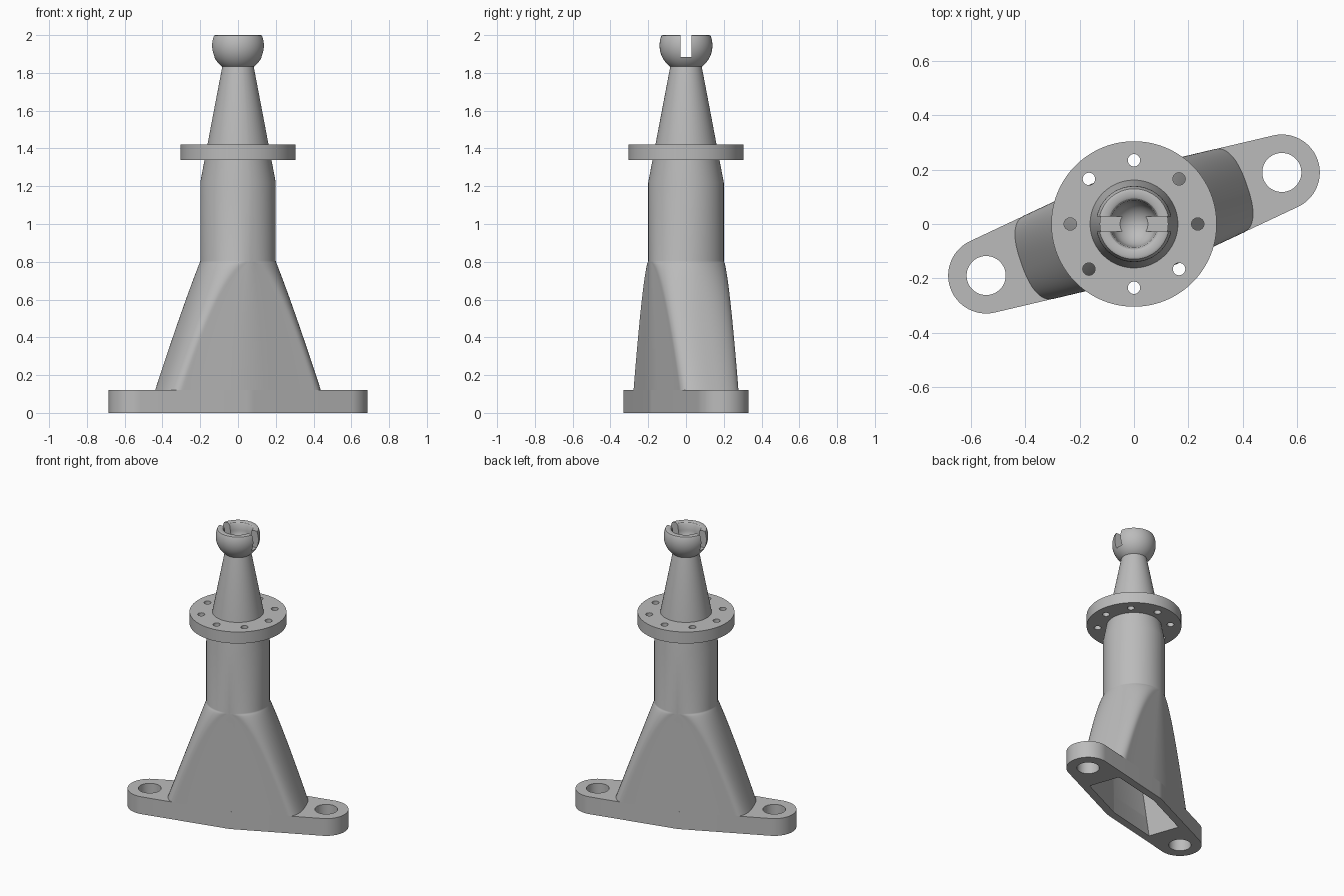
import bpy, bmesh, math
from mathutils import Matrix

if "Cube" in bpy.data.objects:
    bpy.data.objects.remove(bpy.data.objects["Cube"])

TILT = math.atan2(0.19, 0.545)      # direction of the foot's long axis
REACH = math.hypot(0.19, 0.545)     # centre to bolt hole
MID_R, END_R = 0.2, 0.14
SLOPE = math.asin((MID_R - END_R) / REACH)

grey = bpy.data.materials.new("plain grey")
grey.diffuse_color = (0.5, 0.5, 0.5, 1)
grey.use_nodes = True
grey.node_tree.nodes["Principled BSDF"].inputs["Base Color"].default_value = grey.diffuse_color


def skin(name, rings, angle=0.0):
    """Closed solid through a stack of equal-length rings."""
    bm = bmesh.new()
    loops = [[bm.verts.new(p) for p in ring] for ring in rings]
    n = len(loops[0])
    for a, b in zip(loops, loops[1:]):
        for i in range(n):
            j = (i + 1) % n
            bm.faces.new((a[i], a[j], b[j], b[i]))
    bm.faces.new(loops[0][::-1])
    bm.faces.new(loops[-1])
    bmesh.ops.recalc_face_normals(bm, faces=bm.faces)
    bm.transform(Matrix.Rotation(angle, 4, 'Z'))
    me = bpy.data.meshes.new(name)
    bm.to_mesh(me)
    bm.free()
    ob = bpy.data.objects.new(name, me)
    bpy.context.collection.objects.link(ob)
    me.materials.append(grey)
    return ob


def circle(r, z, n=64, x=0.0, y=0.0):
    return [(x + r * math.cos(2 * math.pi * i / n),
             y + r * math.sin(2 * math.pi * i / n), z) for i in range(n)]


def lathe(name, profile, n=64):
    return skin(name, [circle(r, z, n) for r, z in profile])


def cylinder(name, r, z0, z1, x=0.0, y=0.0, n=32):
    return skin(name, [circle(r, z0, n, x, y), circle(r, z1, n, x, y)])


def prism(name, outline, z0, z1, angle=0.0):
    return skin(name, [[(x, y, z) for x, y in outline] for z in (z0, z1)], angle)


def cut(ob, cutters):
    for c in cutters:
        c.hide_render = True
        m = ob.modifiers.new("cut", 'BOOLEAN')
        m.operation, m.object, m.solver = 'DIFFERENCE', c, 'EXACT'
        bpy.context.view_layer.objects.active = ob
        bpy.ops.object.modifier_apply(modifier=m.name)


def finish(ob, degrees=30):
    bpy.ops.object.select_all(action='DESELECT')
    ob.select_set(True)
    bpy.context.view_layer.objects.active = ob
    bpy.ops.object.shade_smooth_by_angle(angle=math.radians(degrees))


def half_width(x):
    """Half width of the tapering foot at a distance along its axis."""
    return min(MID_R, MID_R / math.cos(SLOPE) - abs(x) * math.tan(SLOPE))


def arc(cx, r, a0, a1, n):
    return [(cx + r * math.cos(a0 + (a1 - a0) * i / n),
             r * math.sin(a0 + (a1 - a0) * i / n)) for i in range(n + 1)]


# foot plate: end pads joined to a wider middle by tangent sides
h = math.pi / 2
outline = (arc(REACH, END_R, -h + SLOPE, h - SLOPE, 32)
           + arc(0, MID_R, h - SLOPE, h + SLOPE, 4)
           + arc(-REACH, END_R, h + SLOPE, 3 * h - SLOPE, 32)
           + arc(0, MID_R, 3 * h - SLOPE, 3 * h + SLOPE, 4))
foot = prism("foot_plate", outline, 0, 0.12, TILT)


# column: flared lower body, straight barrel and tapered neck
def body_ring(z):
    t = (0.8 - z) / 0.68
    length = 0.2 + 0.24 * t
    flat = 0.36 * t ** 0.6
    a, b = length - flat, half_width(flat)
    e = 2 / (2 + 0.5 * t)
    pts = []
    for side in (1, -1):
        for i in range(33):                       # rounded end
            u = -h + math.pi * i / 32
            c, s = max(0, math.cos(u)), math.sin(u)
            pts.append((side * (flat + a * c ** e),
                        side * b * math.copysign(abs(s) ** e, s), z))
        for i in range(1, 8):                     # flat flank
            x = side * flat * (1 - i / 4)
            pts.append((x, side * half_width(x), z))
    return pts


# avoid coincident flank points at the round top by opening it very slightly
levels = [0.12 + 0.68 * (1 - (1 - i / 24) ** 1.6) for i in range(24)] + [0.799]
rings = [body_ring(z) for z in levels]
top = rings[-1]
for r, z in ((0.2, 0.805), (0.2, 1.22), (0.083, 1.835)):
    rings.append([(x * r / math.hypot(x, y), y * r / math.hypot(x, y), z)
                  for x, y, _ in top])
column = skin("column", rings, TILT)

# hollow underside, tapering upward
void = skin("underside_cutter",
            [[(L, -e, z), (L, e, z), (0, w, z), (-L, e, z), (-L, -e, z), (0, -w, z)]
             for L, e, w, z in ((0.38, 0.11, 0.15, -0.02), (0.13, 0.1, 0.14, 0.8))], TILT)
bolts = [cylinder("bolt_hole_cutter", 0.072, -0.1, 0.3, s * 0.545, s * 0.19, 48)
         for s in (1, -1)]
cut(foot, bolts + [void])
cut(column, [void])

# round mounting flange with eight holes
flange = cylinder("flange", 0.305, 1.34, 1.42, n=96)
holes = [cylinder("flange_hole_cutter", 0.023, 1.3, 1.46,
                  0.235 * math.cos(k * math.pi / 4),
                  0.235 * math.sin(k * math.pi / 4), 24) for k in range(8)]
cut(flange, holes)

# slotted ball cup on top of the neck
C, R = 1.945, 0.14
shell = [(R * math.cos(a), C + R * math.sin(a))
         for a in [math.radians(-55 + 77 * i / 18) for i in range(19)]]
rim = [(0.126, 1.999), (0.121, 2.0), (0.102, 2.0), (0.094, 1.996), (0.087, 1.985)]
bowl = [(0.083 * math.cos(a), 1.95 - 0.083 * math.sin(a))
        for a in [math.radians(85 * i / 12) for i in range(13)]]
cup = lathe("ball_cup", shell + rim + bowl)
slot = prism("slot_cutter", [(-0.3, -0.028), (0.3, -0.028), (0.3, 0.028), (-0.3, 0.028)],
             1.885, 2.1)
cut(cup, [slot])

for part in (foot, column, flange, cup):
    finish(part)
for c in bolts + holes + [void, slot]:
    bpy.data.objects.remove(c)
